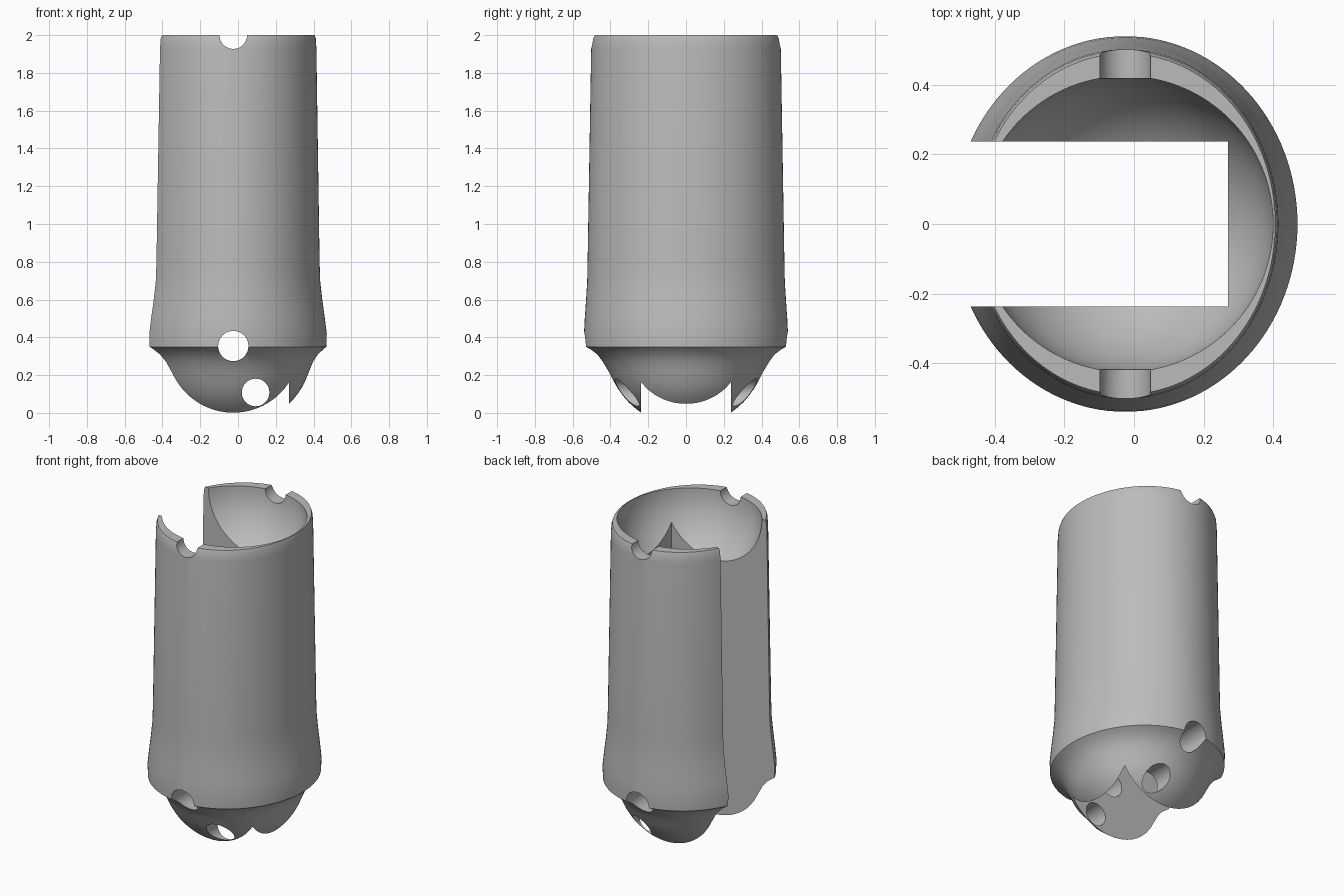
import bpy
import math

CX = -0.025          # axis of the body
BALL_R = 0.425       # shared radius of socket and rounded base
BALL_Z = 0.354
SEGMENTS = 128

cube = bpy.data.objects.get("Cube")
if cube:
    bpy.data.objects.remove(cube, do_unlink=True)

grey = bpy.data.materials.new("mid grey")
grey.use_nodes = True
colour = (0.5, 0.5, 0.5, 1)
grey.diffuse_color = colour
grey.node_tree.nodes["Principled BSDF"].inputs["Base Color"].default_value = colour


def loft(name, rings):
    """Closed body from elliptical rings given as (z, x radius, y radius)."""
    verts, faces = [], []
    for z, rx, ry in rings:
        for i in range(SEGMENTS):
            a = math.tau * i / SEGMENTS
            verts.append((CX + rx * math.cos(a), ry * math.sin(a), z))
    for k in range(len(rings) - 1):
        for i in range(SEGMENTS):
            a, b = k * SEGMENTS + i, k * SEGMENTS + (i + 1) % SEGMENTS
            faces.append((a, b, b + SEGMENTS, a + SEGMENTS))
    faces.append(tuple(reversed(range(SEGMENTS))))
    faces.append(tuple(range(len(verts) - SEGMENTS, len(verts))))
    mesh = bpy.data.meshes.new(name)
    mesh.from_pydata(verts, [], faces)
    obj = bpy.data.objects.new(name, mesh)
    bpy.context.collection.objects.link(obj)
    return obj


def cut(body, cutter, name):
    """Subtract the cutter and remove it."""
    cutter.name = name
    cutter.hide_render = True
    mod = body.modifiers.new(name, "BOOLEAN")
    mod.operation = "DIFFERENCE"
    mod.solver = "EXACT"
    mod.object = cutter
    bpy.ops.object.select_all(action="DESELECT")
    body.select_set(True)
    bpy.context.view_layer.objects.active = body
    bpy.ops.object.modifier_apply(modifier=mod.name)
    bpy.data.objects.remove(cutter, do_unlink=True)


# Rounded base, flared lip and tapering barrel
rings = []
for step in range(1, 20):
    r = 0.36 * step / 19
    rings.append((BALL_Z - math.sqrt(BALL_R**2 - r**2), r, r))
rings += [
    (0.17, 0.382, 0.385), (0.22, 0.402, 0.41), (0.27, 0.422, 0.44),
    (0.31, 0.448, 0.475), (0.335, 0.475, 0.51), (0.35, 0.493, 0.537),
    (0.42, 0.495, 0.54), (0.5, 0.485, 0.536), (0.6, 0.471, 0.529),
    (0.7, 0.46, 0.523), (0.8, 0.457, 0.521), (1.93, 0.44, 0.502),
    (1.98, 0.437, 0.498), (2.0, 0.431, 0.49),
]
body = loft("socket_body", rings)
body.data.materials.append(grey)

# Round socket in the top
bpy.ops.mesh.primitive_uv_sphere_add(segments=SEGMENTS, ring_count=64,
                                     radius=BALL_R, location=(CX, 0, 2))
cut(body, bpy.context.object, "socket_cutter")

# Full height slot, open on one side
bpy.ops.mesh.primitive_cube_add(size=2, location=(-0.73, 0, 1))
slot = bpy.context.object
slot.scale = (1, 0.237, 1.5)
cut(body, slot, "slot_cutter")

# Pin holes running front to back
for name, x, z, r in (("top_pin", CX, 2.0, 0.073),
                      ("lip_pin", CX, BALL_Z, 0.08),
                      ("base_pin", 0.093, 0.108, 0.073)):
    bpy.ops.mesh.primitive_cylinder_add(vertices=48, radius=r, depth=2,
                                        location=(x, 0, z),
                                        rotation=(math.pi / 2, 0, 0))
    cut(body, bpy.context.object, name + "_cutter")

bpy.ops.object.select_all(action="DESELECT")
body.select_set(True)
bpy.context.view_layer.objects.active = body
bpy.ops.object.shade_smooth_by_angle(angle=math.radians(30))
